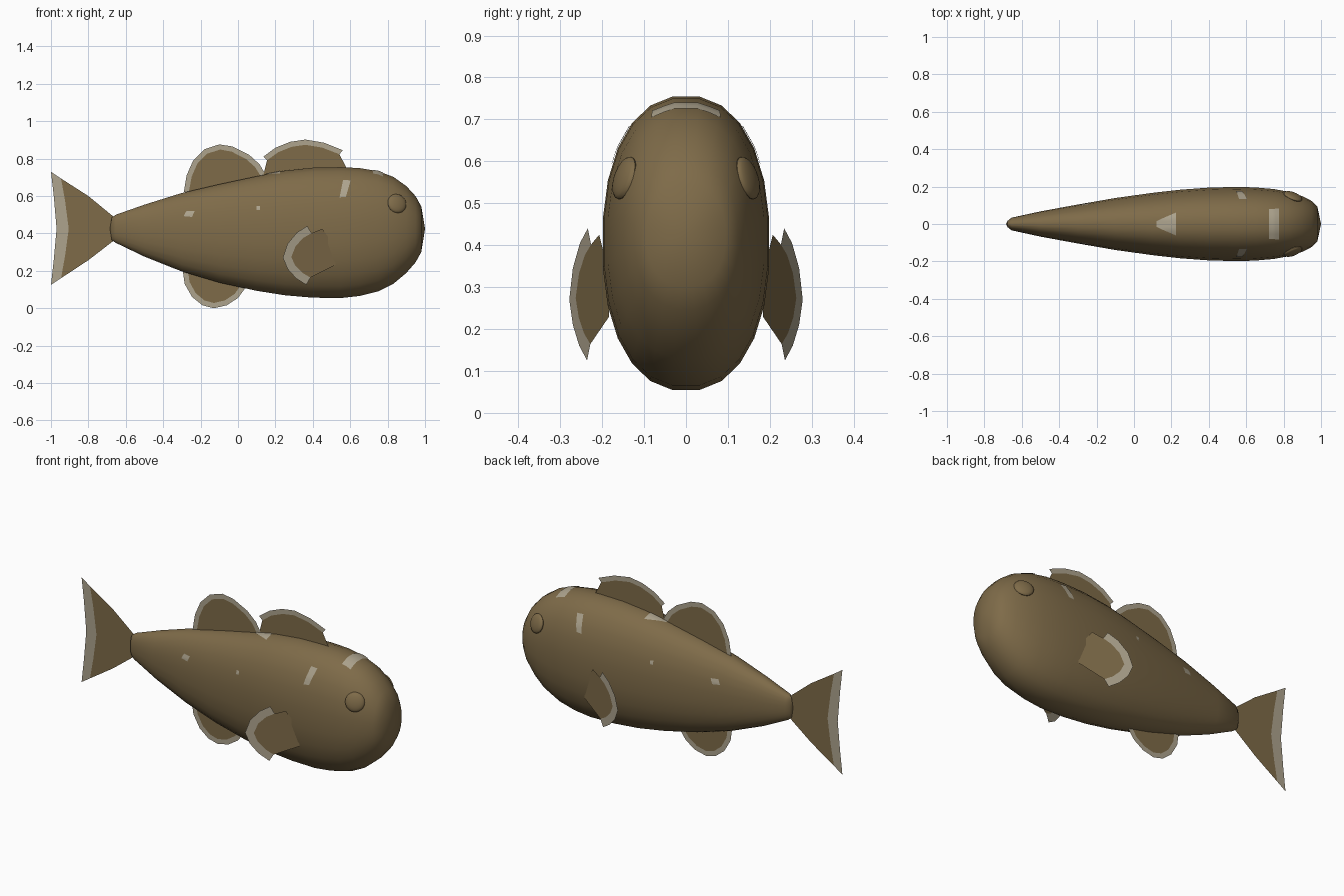
import bpy
import bmesh
import math
from mathutils import Vector
from mathutils.bvhtree import BVHTree

cube = bpy.data.objects.get("Cube")
if cube:
    bpy.data.objects.remove(cube, do_unlink=True)


def make_material(name, colour):
    material = bpy.data.materials.new(name)
    material.use_nodes = True
    material.diffuse_color = (*colour, 1)
    material.node_tree.nodes["Principled BSDF"].inputs["Base Color"].default_value = (*colour, 1)
    return material


brown = make_material("olive_brown", (0.21, 0.147, 0.066))
pale = make_material("pale_beige", (0.42, 0.37, 0.27))


def finish(name, bm, materials, smooth=True):
    """Turn a bmesh into a named object with its materials."""
    mesh = bpy.data.meshes.new(name)
    bm.to_mesh(mesh)
    bm.free()
    for material in materials:
        mesh.materials.append(material)
    if smooth:
        mesh.shade_smooth()
        mesh.set_sharp_from_angle(angle=math.radians(40))
    obj = bpy.data.objects.new(name, mesh)
    bpy.context.collection.objects.link(obj)
    return obj


def power(value, exponent):
    return math.copysign(abs(value) ** exponent, value)


# Body: rings of (x, top, bottom, half width) lofted from tail to snout
STATIONS = [
    (-.675, .485, .365, .018), (-.655, .5, .35, .034), (-.5, .555, .275, .068),
    (-.3, .618, .195, .105), (-.1, .665, .135, .14), (.1, .708, .091, .168),
    (.25, .738, .067, .185), (.4, .754, .054, .196), (.55, .757, .052, .2),
    (.65, .752, .063, .197), (.75, .735, .088, .188), (.83, .705, .128, .173),
    (.9, .655, .187, .15), (.95, .6, .245, .124), (.98, .545, .3, .095),
]
SIDES = 24

bm = bmesh.new()
rings = []
for x, top, bottom, half in STATIONS:
    ring = []
    for i in range(SIDES):
        angle = math.tau * (i + .5) / SIDES
        y = half * power(math.sin(angle), .89)
        z = (top + bottom) / 2 + (top - bottom) / 2 * power(math.cos(angle), .89)
        ring.append(bm.verts.new((x, y, z)))
    rings.append(ring)
tail_tip = bm.verts.new((-.685, 0, .425))
snout_tip = bm.verts.new((1, 0, .425))
for i in range(SIDES):
    j = (i + 1) % SIDES
    for a, b in zip(rings, rings[1:]):
        bm.faces.new((a[i], a[j], b[j], b[i]))
    bm.faces.new((rings[0][j], rings[0][i], tail_tip))
    bm.faces.new((rings[-1][i], rings[-1][j], snout_tip))
bmesh.ops.recalc_face_normals(bm, faces=bm.faces)
skin = BVHTree.FromBMesh(bm)
finish("body", bm, [brown])


# Fins: thin sheets whose outer rim is pale
def fin(name, rim, base, anchor, width, place=lambda u, z: (u, 0, z)):
    bm = bmesh.new()
    outer, inner = [], []
    for u, z in rim:
        point, centre = Vector((u, z)), Vector(anchor)
        inset = point + (centre - point).normalized() * width
        outer.append(bm.verts.new(place(*point)))
        inner.append(bm.verts.new(place(*inset)))
    root = [bm.verts.new(place(*p)) for p in base]
    bm.faces.new(inner + root)
    for i in range(len(rim) - 1):
        strip = bm.faces.new((outer[i], outer[i + 1], inner[i + 1], inner[i]))
        strip.material_index = 1
    bmesh.ops.recalc_face_normals(bm, faces=bm.faces)
    finish(name, bm, [brown, pale], smooth=False)


fin("front_dorsal_fin",
    [(.135, .81), (.2, .858), (.28, .89), (.36, .902), (.46, .885), (.56, .845)],
    [(.585, .74), (.36, .7), (.13, .69)], (.36, .6), .028)
fin("rear_dorsal_fin",
    [(-.29, .62), (-.275, .71), (-.24, .79), (-.18, .85), (-.1, .876),
     (-.03, .865), (.06, .82), (.115, .77), (.15, .71)],
    [(0, .65), (-.2, .6)], (-.06, .66), .028)
fin("anal_fin",
    [(-.295, .2), (-.285, .13), (-.245, .06), (-.19, .016), (-.13, 0),
     (-.06, .016), (0, .055), (.04, .11)],
    [(0, .17), (-.2, .24)], (-.12, .2), .028)

# Tail fin: forked trailing edge with an even pale band
fin("tail_fin",
    [(-1, .73), (-.985, .6), (-.97, .425), (-.985, .26), (-1, .125)],
    [(-.8, .257), (-.66, .365), (-.66, .485), (-.8, .6)], (-.55, .425), .065)

# Pectoral fins: upright sheets that sweep out toward the tail
for side, label in ((1, "left"), (-1, "right")):
    fin(label + "_pectoral_fin",
        [(.37, .44), (.315, .405), (.265, .345), (.24, .27), (.265, .21), (.31, .16), (.365, .125)],
        [(.52, .23), (.52, .33), (.45, .425)], (.46, .29), .045,
        lambda u, z, s=side: (u, s * (.36 - .34 * u), z))


# Eyes: flattened domes lying along the skin
for side, label in ((1, "left"), (-1, "right")):
    hit, normal, _, _ = skin.ray_cast(Vector((.85, side, .56)), Vector((0, -side, 0)))
    bm = bmesh.new()
    bmesh.ops.create_uvsphere(bm, u_segments=20, v_segments=12, radius=.053)
    bmesh.ops.scale(bm, vec=(1, 1, .35), verts=bm.verts)
    eye = finish(label + "_eye", bm, [brown])
    eye.rotation_euler = normal.to_track_quat("Z", "Y").to_euler()
    eye.location = hit


# Pale spots: thin plates projected onto the skin from four corner points
def spot(name, corners, start, direction, place, steps=6):
    bm = bmesh.new()
    a, b, c, d = [Vector(p) for p in corners]
    grid = []
    for i in range(steps + 1):
        row = []
        for j in range(steps + 1):
            p = a.lerp(b, i / steps).lerp(d.lerp(c, i / steps), j / steps)
            hit, normal, _, _ = skin.ray_cast(place(p, start), Vector(direction))
            row.append(bm.verts.new(hit + normal * .003))
        grid.append(row)
    for r, s in zip(grid, grid[1:]):
        for j in range(steps):
            bm.faces.new((r[j], s[j], s[j + 1], r[j + 1]))
    bmesh.ops.recalc_face_normals(bm, faces=bm.faces)
    finish(name, bm, [pale])


def from_top(p, start):
    return Vector((p.x, p.y, start))


def from_side(p, start):
    return Vector((p.x, start, p.y))


spot("back_spot", [(.12, -.015), (.225, -.06), (.225, .06), (.12, .015)],
     2, (0, 0, -1), from_top)
spot("crown_spot", [(.72, -.08), (.775, -.08), (.775, .08), (.72, .08)],
     2, (0, 0, -1), from_top)
SIDE_SPOTS = {
    "shoulder_spot": [(.543, .592), (.577, .595), (.602, .682), (.562, .685)],
    "flank_spot": [(-.29, .492), (-.245, .488), (-.232, .518), (-.275, .52)],
    "small_spot": [(.1, .526), (.118, .526), (.118, .547), (.1, .547)],
}
for side, label in ((1, "left_"), (-1, "right_")):
    for name, corners in SIDE_SPOTS.items():
        spot(label + name, corners, side, (0, -side, 0), from_side)
